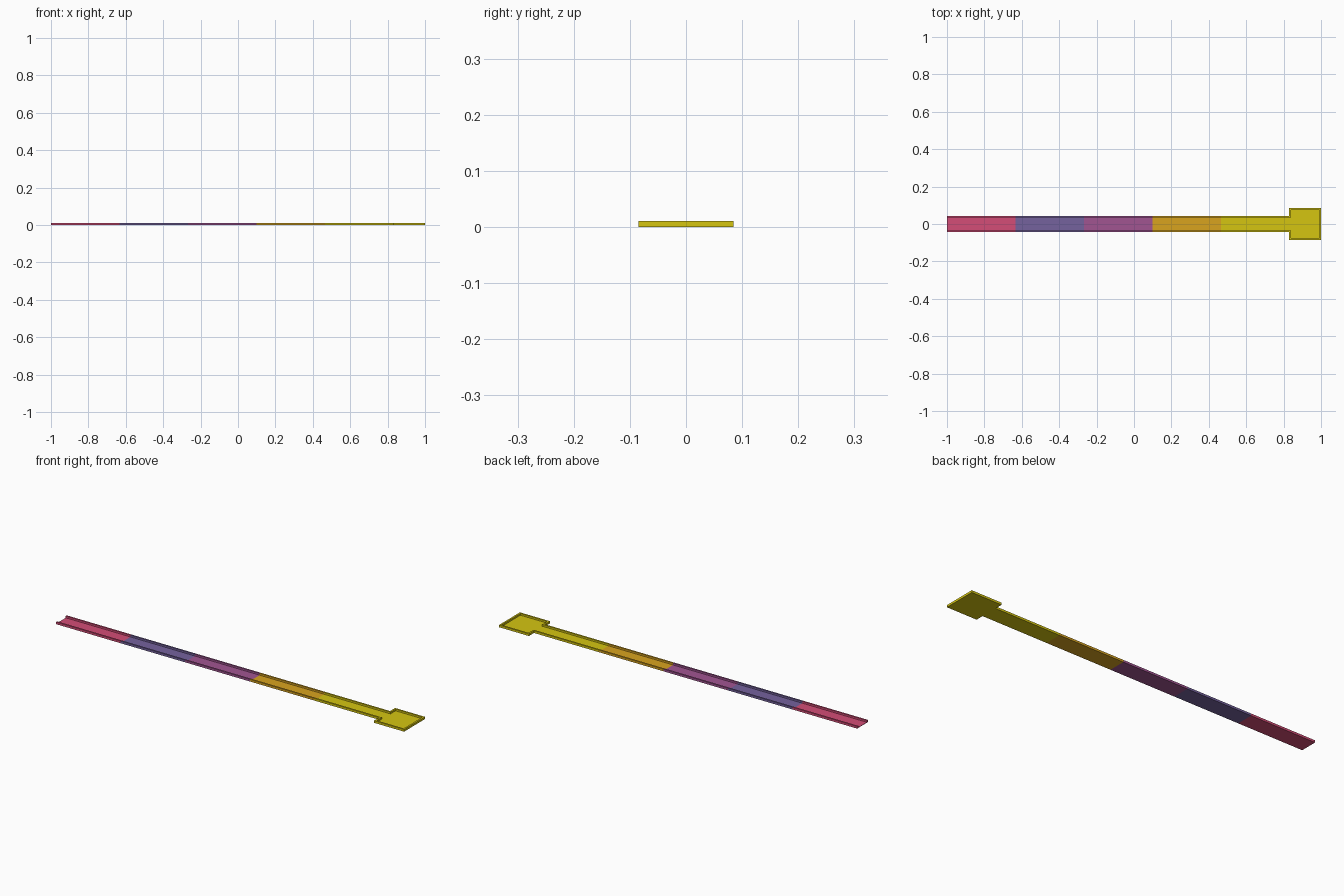
import bpy, bmesh
from mathutils import Vector

if "Cube" in bpy.data.objects:
    bpy.data.objects.remove(bpy.data.objects["Cube"])

H = 0.011        # wall height
FLOOR = 0.002    # floor thickness
T = 0.009        # wall thickness
W = 0.044        # corridor half width
R = 0.085        # end room half width
ROOM_X = 1 - 2 * R
STEP = (ROOM_X + 1) / 5


def material(name, rgb):
    m = bpy.data.materials.new(name)
    m.diffuse_color = [(c / 255) ** 2.2 for c in rgb] + [1]
    m.use_nodes = True
    m.node_tree.nodes["Principled BSDF"].inputs["Base Color"].default_value = m.diffuse_color
    return m


def prism(bm, points, direction):
    """Extrude a flat outline into a closed solid."""
    face = bm.faces.new([bm.verts.new(p) for p in points])
    ext = bmesh.ops.extrude_face_region(bm, geom=[face], use_keep_orig=True)
    verts = [g for g in ext["geom"] if isinstance(g, bmesh.types.BMVert)]
    bmesh.ops.translate(bm, verts=verts, vec=Vector(direction))


def finish(bm, name, mat):
    bmesh.ops.recalc_face_normals(bm, faces=bm.faces)
    mesh = bpy.data.meshes.new(name)
    bm.to_mesh(mesh)
    bm.free()
    mesh.materials.append(mat)
    bpy.context.collection.objects.link(bpy.data.objects.new(name, mesh))


yellow = material("yellow", (212, 196, 24))
segments = [
    ("corridor_pink", material("pink", (210, 78, 118))),
    ("corridor_blue", material("blue_violet", (116, 98, 156))),
    ("corridor_purple", material("purple", (160, 85, 144))),
    ("corridor_orange", material("orange", (215, 162, 36))),
    ("corridor_yellow", yellow),
]

# corridor segments: open U-shaped channel, extruded along x
half = [(W, 0), (W, H), (W - T, H), (W - T, FLOOR)]
profile = half + [(-y, z) for y, z in reversed(half)]
for i, (name, mat) in enumerate(segments):
    bm = bmesh.new()
    prism(bm, [(-1 + i * STEP, y, z) for y, z in profile], (STEP, 0, 0))
    finish(bm, name, mat)

# end room floor
bm = bmesh.new()
prism(bm, [(ROOM_X, -R, 0), (1, -R, 0), (1, R, 0), (ROOM_X, R, 0)], (0, 0, FLOOR))
finish(bm, "room_floor", yellow)

# end room wall: C-shaped outline with a doorway to the corridor
D = W - T
half = [(ROOM_X, D), (ROOM_X, R), (1, R)]
inner = [(1 - T, R - T), (ROOM_X + T, R - T), (ROOM_X + T, D)]
outline = (half + [(x, -y) for x, y in reversed(half)]
           + [(x, -y) for x, y in reversed(inner)] + inner)
bm = bmesh.new()
prism(bm, [(x, y, FLOOR) for x, y in outline], (0, 0, H - FLOOR))
finish(bm, "room_wall", yellow)
